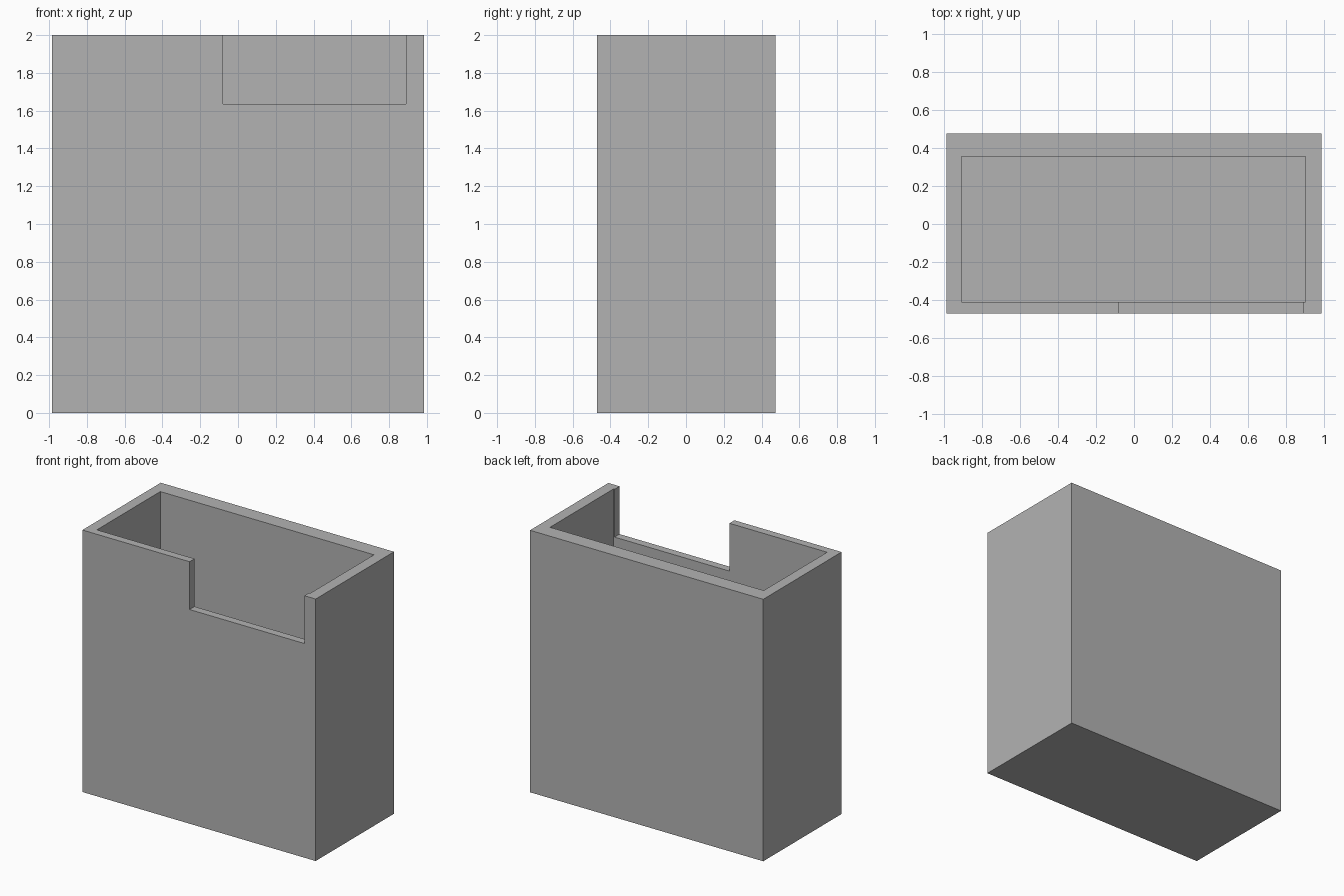
import bpy
from mathutils import Vector

default = bpy.data.objects.get("Cube")
if default:
    bpy.data.objects.remove(default, do_unlink=True)

grey = bpy.data.materials.new("plain grey")
grey.use_nodes = True
grey.diffuse_color = (0.45, 0.45, 0.45, 1)
grey.node_tree.nodes["Principled BSDF"].inputs["Base Color"].default_value = grey.diffuse_color


def box(name, low, high):
    """Box between two opposite corners."""
    low, high = Vector(low), Vector(high)
    bpy.ops.mesh.primitive_cube_add(size=1)
    ob = bpy.context.object
    ob.name = name
    for v in ob.data.vertices:
        v.co = Vector((high[i] if v.co[i] > 0 else low[i]) for i in range(3))
    ob.data.materials.append(grey)
    return ob


def cut(target, cutter):
    """Subtract a cutter from the target, then discard it."""
    cutter.hide_render = True
    mod = target.modifiers.new("cut", "BOOLEAN")
    mod.operation = "DIFFERENCE"
    mod.solver = "EXACT"
    mod.object = cutter
    bpy.context.view_layer.objects.active = target
    bpy.ops.object.modifier_apply(modifier=mod.name)
    bpy.data.objects.remove(cutter, do_unlink=True)


# Outer body
body = box("open_box", (-0.985, -0.47, 0), (0.985, 0.475, 2))

# Hollow inside, open at the top, with a thin floor
cut(body, box("cavity_cutter", (-0.905, -0.41, 0.08), (0.9, 0.355, 2.2)))

# Notch in the front wall
cut(body, box("notch_cutter", (-0.08, -0.6, 1.635), (0.89, -0.2, 2.2)))
